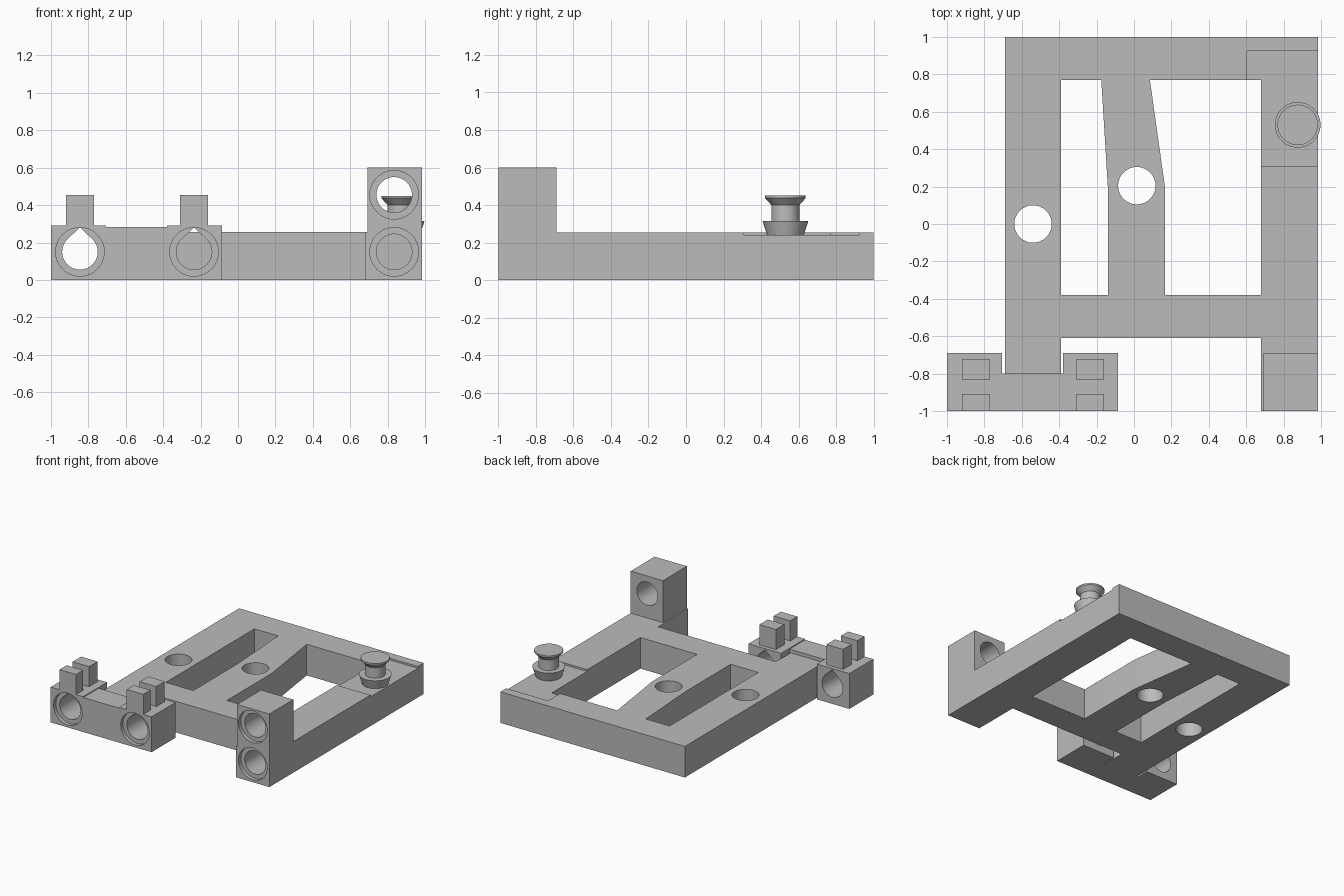
import bpy, bmesh, math
from mathutils import Matrix, Vector

if "Cube" in bpy.data.objects:
    bpy.data.objects.remove(bpy.data.objects["Cube"])

grey = bpy.data.materials.new("plain grey")
grey.use_nodes = True
grey.diffuse_color = (0.5, 0.5, 0.5, 1)
grey.node_tree.nodes["Principled BSDF"].inputs["Base Color"].default_value = (0.5, 0.5, 0.5, 1)


def finish(name, bm):
    bmesh.ops.recalc_face_normals(bm, faces=bm.faces)
    mesh = bpy.data.meshes.new(name)
    bm.to_mesh(mesh)
    bm.free()
    mesh.materials.append(grey)
    ob = bpy.data.objects.new(name, mesh)
    bpy.context.collection.objects.link(ob)
    return ob


def prism(name, outline, low, high, along_y=False):
    """Extrude an outline along z, or an (x, z) outline along y."""
    bm = bmesh.new()
    place = (lambda a, b: (a, low, b)) if along_y else (lambda a, b: (a, b, low))
    face = bm.faces.new([bm.verts.new(place(a, b)) for a, b in outline])
    moved = bmesh.ops.extrude_face_region(bm, geom=[face])["geom"]
    step = Vector((0, high - low, 0)) if along_y else Vector((0, 0, high - low))
    bmesh.ops.translate(bm, vec=step, verts=[v for v in moved if isinstance(v, bmesh.types.BMVert)])
    return finish(name, bm)


def box(name, x, y, z):
    return prism(name, [(x[0], y[0]), (x[1], y[0]), (x[1], y[1]), (x[0], y[1])], *z)


def circle(cx, cy, r, n=48):
    return [(cx + r * math.cos(math.tau * i / n), cy + r * math.sin(math.tau * i / n)) for i in range(n)]


def teardrop(cx, cz, r, n=36):
    # Round from 135 degrees round to 45 degrees, with a point on top
    angles = [math.radians(135 + 270 * i / n) for i in range(n + 1)]
    return [(cx + r * math.cos(a), cz + r * math.sin(a)) for a in angles] + [(cx, cz + r * 1.38)]


def smooth(ob):
    bpy.ops.object.select_all(action="DESELECT")
    ob.select_set(True)
    bpy.context.view_layer.objects.active = ob
    bpy.ops.object.shade_smooth_by_angle(angle=math.radians(30))


def cut(targets, cutters):
    for ob in targets:
        bpy.context.view_layer.objects.active = ob
        for cutter in cutters:
            mod = ob.modifiers.new("cut", "BOOLEAN")
            mod.operation, mod.solver, mod.object = "DIFFERENCE", "EXACT", cutter
            bpy.ops.object.modifier_apply(modifier=mod.name)
        smooth(ob)
    for cutter in cutters:
        bpy.data.objects.remove(cutter)


# Base frame with two front legs
TOP = 0.255
frame = prism("base_frame", [(-0.69, -0.8), (-0.39, -0.8), (-0.39, -0.61), (0.68, -0.61),
                             (0.68, -1), (0.985, -1), (0.985, 1), (-0.69, 1)], 0, TOP)
left_window = [(0.165, -0.38), (0.68, -0.38), (0.68, 0.77), (0.085, 0.77), (0.165, 0.2)]
right_window = [(-0.39, -0.38), (-0.14, -0.38), (-0.14, 0.2), (-0.175, 0.77), (-0.39, 0.77)]
openings = [left_window, right_window, circle(-0.54, 0, 0.1), circle(0.015, 0.205, 0.1)]
cut([frame], [prism("opening_cutter", o, -0.1, 0.4) for o in openings]
    + [box("recess_cutter", (0.605, 1.1), (0.31, 0.925), (0.24, 0.4))])

# Tall post on the left leg, with two counterbored holes
post = box("tall_post", (0.692, 0.985), (-1, -0.69), (TOP, 0.6))
holes = [prism("counterbore_cutter", circle(0.835, z, 0.13), -1.1, -0.97, True) for z in (0.15, 0.455)]
holes.append(prism("lower_hole_cutter", circle(0.835, 0.15, 0.095), -1.1, -0.69, True))
holes.append(prism("upper_hole_cutter", circle(0.835, 0.455, 0.095), -1.1, -0.6, True))
cut([frame, post], holes)

# Front bracket: two bored blocks joined by a bar, each with a pair of pegs
box("bracket_bar", (-0.705, -0.38), (-1, -0.8), (0, 0.283))
for side, x0, x1, cx in (("right", -1, -0.705, -0.845), ("left", -0.38, -0.085, -0.235)):
    block = box(side + "_bracket_block", (x0, x1), (-1, -0.69), (0, 0.29))
    cut([block], [prism("counterbore_cutter", circle(cx, 0.15, 0.13), -1.1, -0.97, True),
                  prism("teardrop_cutter", teardrop(cx, 0.15, 0.095), -1.1, -0.6, True)])
    for place, y in (("front", (-1, -0.908)), ("back", (-0.832, -0.722))):
        box(side + "_" + place + "_peg", (cx - 0.075, cx + 0.075), y, (0.29, 0.455))

# Turned knob in the recess
bm = bmesh.new()
profile = [(0, 0.24), (0.098, 0.24), (0.122, 0.315), (0.075, 0.315), (0.075, 0.4),
           (0.108, 0.437), (0.108, 0.45), (0, 0.45)]
points = [bm.verts.new((r, 0, z)) for r, z in profile]
edges = [bm.edges.new(pair) for pair in zip(points, points[1:])]
bmesh.ops.spin(bm, geom=points + edges, cent=(0, 0, 0), axis=(0, 0, 1), angle=math.tau, steps=48)
bmesh.ops.remove_doubles(bm, verts=bm.verts, dist=0.0005)
bmesh.ops.transform(bm, matrix=Matrix.Translation((0.875, 0.53, 0)), verts=bm.verts)
smooth(finish("knob", bm))
